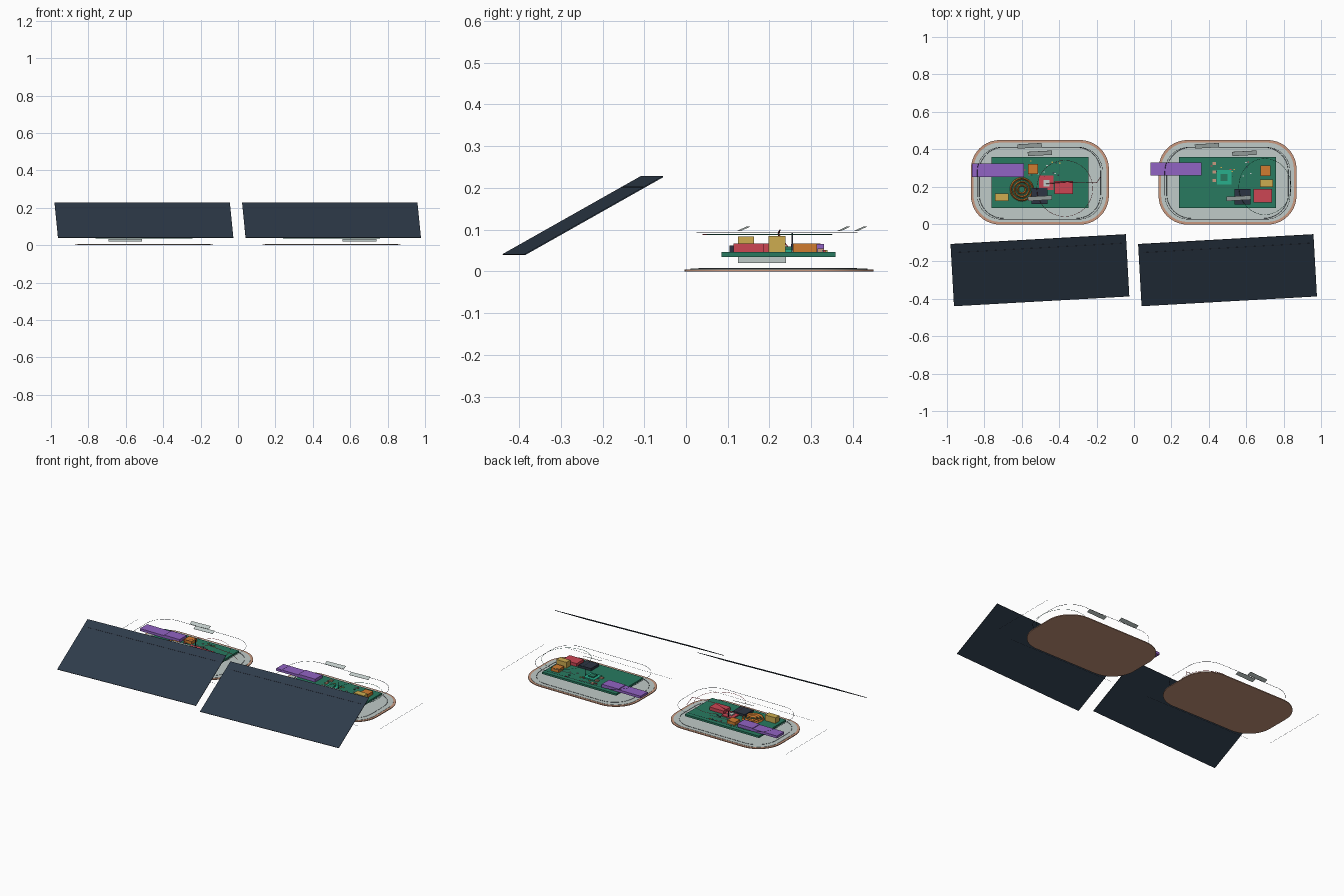
import bpy, bmesh, math, random
from mathutils import Matrix, Vector

if "Cube" in bpy.data.objects:
    bpy.data.objects.remove(bpy.data.objects["Cube"])

random.seed(4)


def srgb(r, g, b):
    def lin(c):
        c /= 255
        return c / 12.92 if c <= 0.04045 else ((c + 0.055) / 1.055) ** 2.4
    return (lin(r), lin(g), lin(b), 1)


def material(name, *rgb):
    m = bpy.data.materials.new(name)
    m.diffuse_color = srgb(*rgb)
    m.use_nodes = True
    m.node_tree.nodes["Principled BSDF"].inputs["Base Color"].default_value = m.diffuse_color
    return m


NAVY = material("navy panel", 46, 59, 74)
COPPER = material("copper", 202, 152, 126)
GREY = material("pale grey", 192, 203, 200)
GREEN = material("board green", 40, 122, 96)
PURPLE = material("purple", 145, 99, 195)
ORANGE = material("orange", 208, 124, 48)
TAN = material("yellow tan", 205, 172, 80)
RED = material("red", 204, 70, 84)
DARK = material("charcoal", 44, 52, 66)
TEAL = material("teal", 40, 175, 140)


def finish(name, bm, mat, smooth=False):
    bmesh.ops.recalc_face_normals(bm, faces=bm.faces)
    me = bpy.data.meshes.new(name)
    bm.to_mesh(me)
    bm.free()
    me.materials.append(mat)
    ob = bpy.data.objects.new(name, me)
    bpy.context.collection.objects.link(ob)
    if smooth:
        bpy.context.view_layer.objects.active = ob
        ob.select_set(True)
        bpy.ops.object.shade_smooth_by_angle()
        ob.select_set(False)
    return ob


def box(name, x0, x1, y0, y1, z0, z1, mat):
    bm = bmesh.new()
    bmesh.ops.create_cube(bm, size=1)
    bmesh.ops.scale(bm, vec=(x1 - x0, y1 - y0, z1 - z0), verts=bm.verts)
    bmesh.ops.translate(bm, vec=((x0 + x1) / 2, (y0 + y1) / 2, (z0 + z1) / 2), verts=bm.verts)
    return finish(name, bm, mat)


def plate(name, size, mat, loc, tilt, turn):
    bm = bmesh.new()
    m = (Matrix.Translation(loc) @ Matrix.Rotation(turn, 4, 'Z') @ Matrix.Rotation(tilt, 4, 'X')
         @ Matrix.Diagonal((*size, 1)))
    bmesh.ops.create_cube(bm, size=1, matrix=m)
    return finish(name, bm, mat)


def outline(cx, cy, hx, hy, r, n=10):
    # rounded rectangle points
    pts = []
    for k, (sx, sy) in enumerate([(1, 1), (-1, 1), (-1, -1), (1, -1)]):
        for i in range(n + 1):
            a = math.pi / 2 * (k + i / n)
            pts.append((cx + sx * (hx - r) + r * math.cos(a), cy + sy * (hy - r) + r * math.sin(a)))
    return pts


def slab(name, pts, z0, z1, mat):
    bm = bmesh.new()
    f = bm.faces.new([bm.verts.new((x, y, z0)) for x, y in pts])
    ext = bmesh.ops.extrude_face_region(bm, geom=[f])
    bmesh.ops.translate(bm, vec=(0, 0, z1 - z0),
                        verts=[v for v in ext["geom"] if isinstance(v, bmesh.types.BMVert)])
    return finish(name, bm, mat, True)


def wire(name, pts, mat, r=0.001, closed=False):
    # thin three-sided tube made of straight lengths
    bm = bmesh.new()
    for a, b in zip(pts, pts[1:] + pts[:1] if closed else pts[1:]):
        a, b = Vector(a), Vector(b)
        d = b - a
        m = Matrix.Translation((a + b) / 2) @ d.to_track_quat('Z', 'Y').to_matrix().to_4x4()
        bmesh.ops.create_cone(bm, segments=3, radius1=r, radius2=r, depth=d.length,
                              cap_ends=True, matrix=m)
    return finish(name, bm, mat)


def loop(name, cx, cy, rx, ry, z, mat, r=0.001):
    return wire(name, [(cx + rx * math.cos(i * math.tau / 32), cy + ry * math.sin(i * math.tau / 32), z)
                       for i in range(32)], mat, r, True)


TURN = math.radians(3.2)
TILT = math.radians(29.4)

# shared parts of both stations
for side, u in (("left", -0.503), ("right", 0.5)):
    s = side + "_"
    # tilted solar panel with a seam near its upper edge
    c = Vector((u, -0.247, 0.1335))
    plate(s + "solar_panel", (0.939, 0.381, 0.003), NAVY, c, TILT, TURN)
    rot = Matrix.Rotation(TURN, 4, 'Z') @ Matrix.Rotation(TILT, 4, 'X')
    plate(s + "panel_seam", (0.89, 0.003, 0.001), DARK, c + rot @ Vector((0, 0.137, 0.002)), TILT, TURN)
    # base with copper rim and pale inner floor
    slab(s + "base_plate", outline(u, 0.223, 0.369, 0.226, 0.155), 0, 0.005, COPPER)
    slab(s + "base_floor", outline(u, 0.223, 0.355, 0.212, 0.142), 0.005, 0.0065, GREY)
    wire(s + "floor_groove", [(x, y, 0.0068) for x, y in outline(u, 0.22, 0.325, 0.19, 0.13)],
         DARK, 0.0009, True)
    # cover edge
    wire(s + "cover_edge", [(x, y, 0.092) for x, y in outline(u, 0.218, 0.335, 0.193, 0.13)],
         DARK, 0.001, True)
    # board over battery
    box(s + "circuit_board", u - 0.26, u + 0.26, 0.085, 0.358, 0.035, 0.047, GREEN)
    bx = u - 0.19 if u < 0 else u + 0.06
    box(s + "battery", bx, bx + 0.18, 0.125, 0.24, 0.02, 0.034, GREY)
    # tilted tags
    tags = [(-0.055, 0.418), (0.0, 0.378)] if u < 0 else [(-0.11, 0.418), (0.09, 0.378)]
    tags.append((0.0 if u < 0 else 0.06, 0.138))
    for i, (dx, y) in enumerate(tags):
        plate(s + f"tag_{i + 1}", (0.13, 0.025, 0.001), GREY, (u + dx, y, 0.102), math.radians(25), TURN)
    # thin measuring lines around the base
    e = math.copysign(0.999, u)
    wire(s + "length_line", [(u - 0.37, -0.04, 0.02), (u + 0.37, -0.04, 0.02)], DARK, 0.0006)
    wire(s + "width_line", [(e, 0.0, 0.02), (e, 0.43, 0.02)], DARK, 0.0006)
    # small board parts
    for i in range(14):
        x, y = u + random.uniform(-0.1, 0.12), random.uniform(0.25, 0.34)
        box(s + f"resistor_{i + 1}", x, x + 0.009, y, y + 0.006, 0.047, 0.051,
            (DARK, GREY, RED, TAN)[i % 4])
    # upright post
    box(s + "sensor_post", u + 0.024, u + 0.027, 0.253, 0.256, 0.047, 0.092, DARK)

# plug and socket, then board components: name, x range, y range, top, colour
components = [
    ("left_usb_plug", -0.865, -0.695, 0.252, 0.324, 0.062, PURPLE),
    ("left_usb_socket", -0.695, -0.587, 0.252, 0.324, 0.066, PURPLE),
    ("left_relay", -0.568, -0.513, 0.268, 0.322, 0.067, ORANGE),
    ("left_capacitor", -0.742, -0.670, 0.124, 0.163, 0.083, TAN),
    ("left_processor", -0.548, -0.462, 0.108, 0.192, 0.062, DARK),
    ("left_converter", -0.425, -0.325, 0.160, 0.230, 0.067, RED),
    ("left_sensor_board", -0.508, -0.430, 0.182, 0.258, 0.054, RED),
    ("left_sensor_cap", -0.485, -0.452, 0.200, 0.235, 0.060, GREY),
    ("right_usb_plug", 0.088, 0.243, 0.258, 0.330, 0.062, PURPLE),
    ("right_usb_socket", 0.243, 0.361, 0.258, 0.330, 0.066, PURPLE),
    ("right_chip_board", 0.443, 0.520, 0.212, 0.288, 0.054, TEAL),
    ("right_chip", 0.462, 0.500, 0.230, 0.268, 0.060, GREEN),
    ("right_processor", 0.537, 0.624, 0.104, 0.186, 0.062, DARK),
    ("right_converter", 0.638, 0.738, 0.114, 0.186, 0.067, RED),
    ("right_capacitor", 0.674, 0.744, 0.198, 0.238, 0.085, TAN),
    ("right_relay", 0.676, 0.730, 0.256, 0.314, 0.067, ORANGE),
]
for name, x0, x1, y0, y1, top, mat in components:
    box(name, x0, x1, y0, y1, 0.047, top, mat)

# copper studs beside the chip board
for i, y in enumerate((0.225, 0.27, 0.315)):
    box(f"stud_{i + 1}", 0.42, 0.438, y, y + 0.016, 0.047, 0.055, COPPER)

# orange coil and loose wiring
for i, r in enumerate((0.022, 0.040, 0.058)):
    loop(f"coil_turn_{i + 1}", -0.60, 0.185, r, r, 0.052, ORANGE, 0.007)
loop("red_wire_loop", -0.37, 0.19, 0.15, 0.15, 0.088, RED)
loop("green_wire_loop", 0.70, 0.20, 0.14, 0.15, 0.088, GREEN)
wire("red_lead", [(-0.47, 0.215, 0.06), (-0.36, 0.225, 0.1), (-0.2, 0.22, 0.092), (-0.18, 0.25, 0.05)],
     RED, 0.0015)
